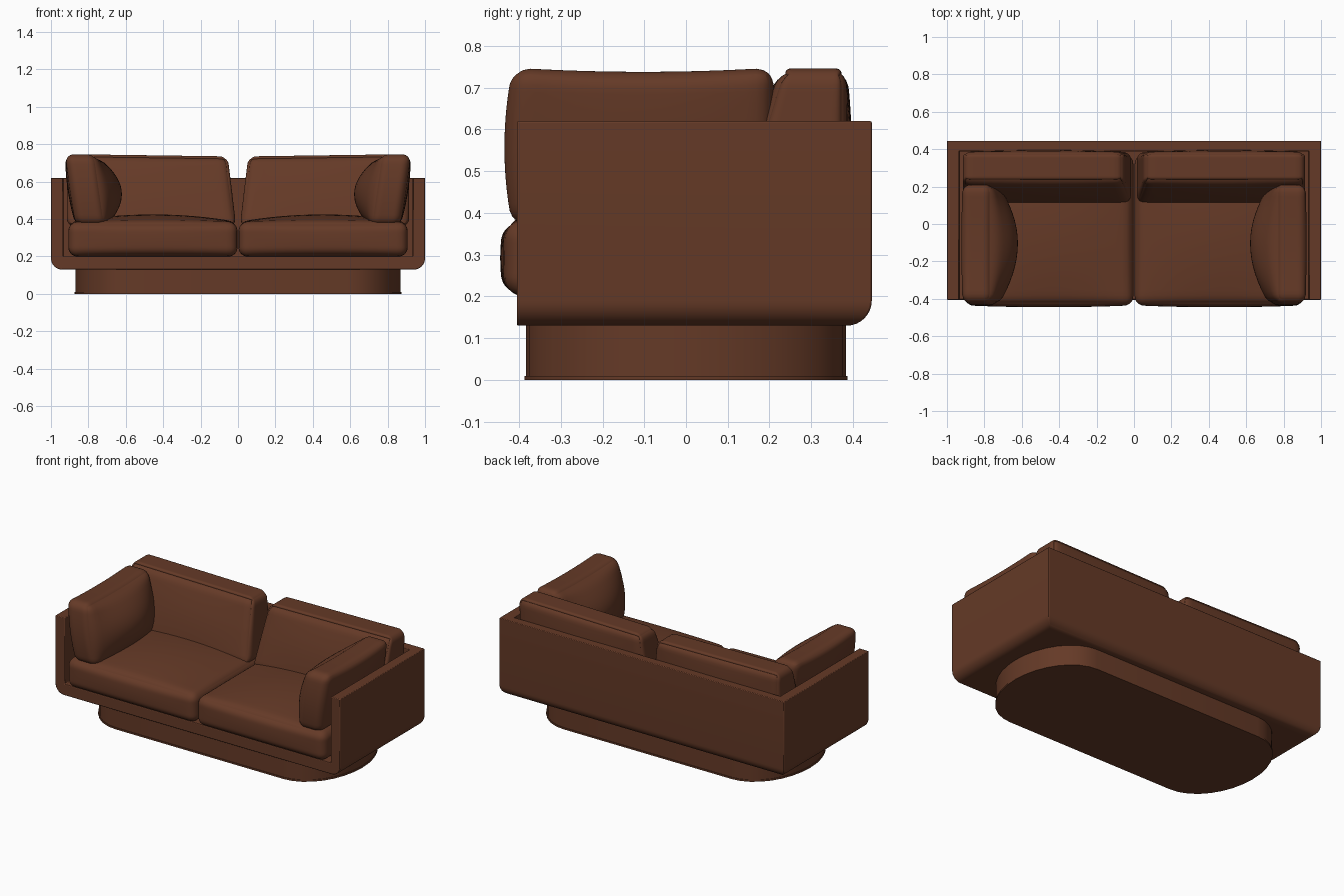
import bpy, bmesh, math
from mathutils import Vector

if "Cube" in bpy.data.objects:
    bpy.data.objects.remove(bpy.data.objects["Cube"])

leather = bpy.data.materials.new("brown leather")
leather.diffuse_color = (0.13, 0.042, 0.02, 1)
leather.use_nodes = True
leather.node_tree.nodes["Principled BSDF"].inputs["Base Color"].default_value = leather.diffuse_color


def finish(name, bm):
    """Turn a bmesh into a named, coloured object."""
    bmesh.ops.recalc_face_normals(bm, faces=bm.faces)
    mesh = bpy.data.meshes.new(name)
    bm.to_mesh(mesh)
    bm.free()
    mesh.materials.append(leather)
    ob = bpy.data.objects.new(name, mesh)
    bpy.context.collection.objects.link(ob)
    return ob


def smooth(ob, angle=35):
    bpy.ops.object.select_all(action='DESELECT')
    ob.select_set(True)
    bpy.context.view_layer.objects.active = ob
    bpy.ops.object.shade_smooth_by_angle(angle=math.radians(angle))


def box(lo, hi):
    bm = bmesh.new()
    bmesh.ops.create_cube(bm, size=1)
    for v in bm.verts:
        v.co = Vector([l + (c + 0.5) * (h - l) for l, h, c in zip(lo, hi, v.co)])
    return bm


def cushion(name, lo, hi, r, warp, side):
    """Rounded box, shaped by warp(u, v, w, p); side = -1 mirrors it in x."""
    lo, hi = Vector(lo), Vector(hi)
    mid, half = (lo + hi) / 2, (hi - lo) / 2
    bm = bmesh.new()
    bmesh.ops.create_cube(bm, size=2)
    bmesh.ops.subdivide_edges(bm, edges=bm.edges[:], cuts=23, use_grid_fill=True)
    for vert in bm.verts:
        t = Vector([math.sin(math.pi / 2 * c) for c in vert.co])
        p = Vector([a * b for a, b in zip(t, half)])
        core = Vector([max(r - h, min(h - r, c)) for c, h in zip(p, half)])
        p = core + (p - core).normalized() * r + mid
        vert.co = warp(t.x, t.y, t.z, p)
        vert.co.x *= side
    smooth(finish(name, bm), 60)


def dome(a, b):
    return (1 - a * a) * (1 - b * b)


def seat_warp(u, v, w, p):
    p.z += 0.04 * dome(u, v) * max(w, 0)          # crowned top
    p.y -= 0.01 * dome(u, w) * max(-v, 0)         # soft front
    return p


def back_warp(u, v, w, p):
    k = (w + 1) / 2
    p.y += 0.12 * k * (1 - v) / 2                 # front face leans back
    p.x += 0.045 * k * (1 - u) / 2                # inner end tapers
    p.y -= 0.015 * dome(u, w) * max(-v, 0)
    p.y += 0.012 * dome(u, w) * max(v, 0)
    p.z -= 0.012 * (1 - u) / 2 * max(w, 0)
    return p


def arm_warp(u, v, w, p):
    k = (w + 1) / 2
    p.x += 0.055 * k                              # leans outward
    p.x -= 0.11 * dome(v, w) * max(-u, 0)         # belly towards the seat
    p.x += 0.015 * dome(v, w) * max(u, 0)
    p.y -= 0.02 * (1 - w * w) * max(-v, 0)
    p.z -= 0.01 * (1 - v * v) * max(w, 0)
    return p


# Shell: box with rounded lower edges, hollowed from the front and top
bm = box((-1, -0.405, 0.13), (1, 0.445, 0.62))
low = [e for e in bm.edges
       if all(v.co.z < 0.2 for v in e.verts) and any(v.co.y > 0 for v in e.verts)]
bmesh.ops.bevel(bm, geom=low, offset=0.06, segments=8, profile=0.5, affect='EDGES')
shell = finish("shell", bm)
cutter = finish("shell_cutter", box((-0.935, -0.6, 0.2), (0.935, 0.39, 0.8)))
cutter.hide_render = True
cut = shell.modifiers.new("hollow", 'BOOLEAN')
cut.operation, cut.solver, cut.object = 'DIFFERENCE', 'EXACT', cutter
bpy.context.view_layer.objects.active = shell
bpy.ops.object.modifier_apply(modifier=cut.name)
bpy.data.objects.remove(cutter)
soft = shell.modifiers.new("soft edges", 'BEVEL')
soft.width, soft.segments, soft.angle_limit = 0.004, 2, math.radians(50)
smooth(shell)


# Base: plinth with rounded ends, and a thin lip at the floor
def plinth(name, grow, z0, z1):
    pts = []
    for s in (1, -1):
        for i in range(17):
            a = math.pi * (i / 16 - 0.5)
            pts.append((s * (0.59 + (0.28 + grow) * math.cos(a)),
                        s * (0.383 + grow) * math.sin(a), z0))
    bm = bmesh.new()
    face = bm.faces.new([bm.verts.new(p) for p in pts])
    ext = bmesh.ops.extrude_face_region(bm, geom=[face], use_keep_orig=True)
    for g in ext["geom"]:
        if isinstance(g, bmesh.types.BMVert):
            g.co.z = z1
    smooth(finish(name, bm))


plinth("base", 0, 0.01, 0.132)
plinth("base_lip", 0.004, 0, 0.01)

# Cushions, mirrored left and right
for side, label in ((-1, "left"), (1, "right")):
    cushion("seat_cushion_" + label, (0.003, -0.435, 0.199), (0.907, 0.37, 0.385),
            0.05, seat_warp, side)
    cushion("back_cushion_" + label, (0.01, 0.105, 0.36), (0.915, 0.385, 0.747),
            0.045, back_warp, side)
    cushion("arm_cushion_" + label, (0.705, -0.415, 0.365), (0.868, 0.21, 0.748),
            0.045, arm_warp, side)
